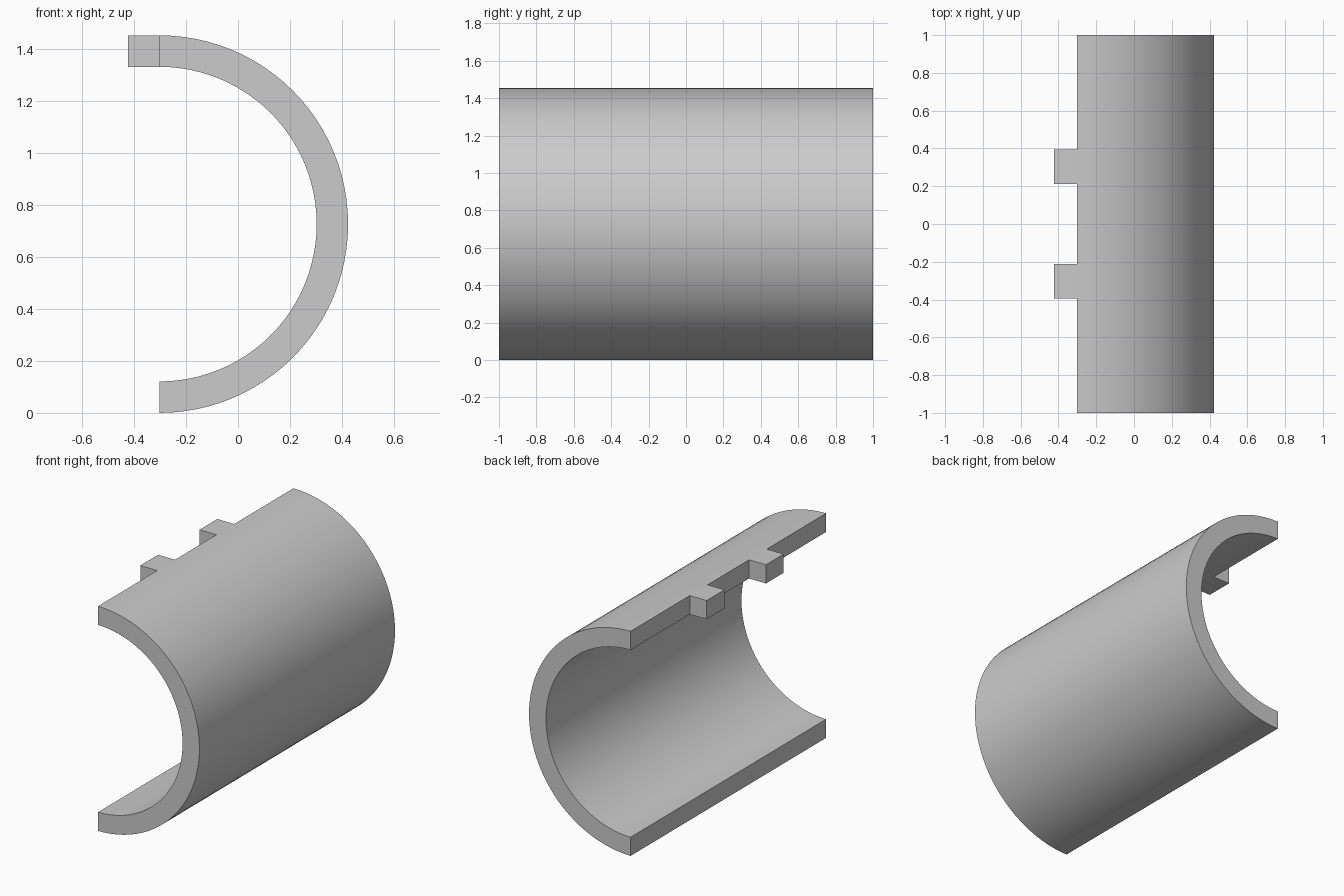
import bpy
import bmesh
from math import sin, cos, pi, radians
from mathutils import Vector

default_cube = bpy.data.objects.get("Cube")
if default_cube:
    bpy.data.objects.remove(default_cube, do_unlink=True)

OUTER = 0.727
INNER = 0.606
WALL = OUTER - INNER
CENTRE_X = -0.303
LENGTH = 2.0
SEGMENTS = 48

# Plain grey used on every part
grey = bpy.data.materials.new("grey")
grey.use_nodes = True
colour = (0.6, 0.6, 0.6, 1)
grey.diffuse_color = colour
grey.node_tree.nodes["Principled BSDF"].inputs["Base Color"].default_value = colour


def add_object(name, bm):
    bmesh.ops.recalc_face_normals(bm, faces=bm.faces)
    mesh = bpy.data.meshes.new(name)
    bm.to_mesh(mesh)
    bm.free()
    mesh.materials.append(grey)
    obj = bpy.data.objects.new(name, mesh)
    bpy.context.collection.objects.link(obj)
    return obj


# Half-pipe shell: half-ring profile extruded along y
bm = bmesh.new()


def arc(radius):
    angles = [-pi / 2 + pi * i / SEGMENTS for i in range(SEGMENTS + 1)]
    return [bm.verts.new((CENTRE_X + radius * cos(a), -LENGTH / 2,
                          OUTER + radius * sin(a))) for a in angles]


outer, inner = arc(OUTER), arc(INNER)
ring = [bm.faces.new((outer[i], outer[i + 1], inner[i + 1], inner[i]))
        for i in range(SEGMENTS)]
extruded = bmesh.ops.extrude_face_region(bm, geom=ring, use_keep_orig=True)
far_verts = [g for g in extruded["geom"] if isinstance(g, bmesh.types.BMVert)]
bmesh.ops.translate(bm, verts=far_verts, vec=(0, LENGTH, 0))
shell = add_object("half_pipe_shell", bm)

bpy.ops.object.select_all(action="DESELECT")
shell.select_set(True)
bpy.context.view_layer.objects.active = shell
bpy.ops.object.shade_smooth_by_angle(angle=radians(30))

# Two locating tabs on the upper rim
for name, side in (("front_tab", -1), ("back_tab", 1)):
    bm = bmesh.new()
    bmesh.ops.create_cube(bm, size=1)
    bmesh.ops.scale(bm, verts=bm.verts, vec=(WALL, 0.182, WALL))
    tab = add_object(name, bm)
    tab.location = Vector((CENTRE_X - WALL / 2, side * 0.303, 2 * OUTER - WALL / 2))
